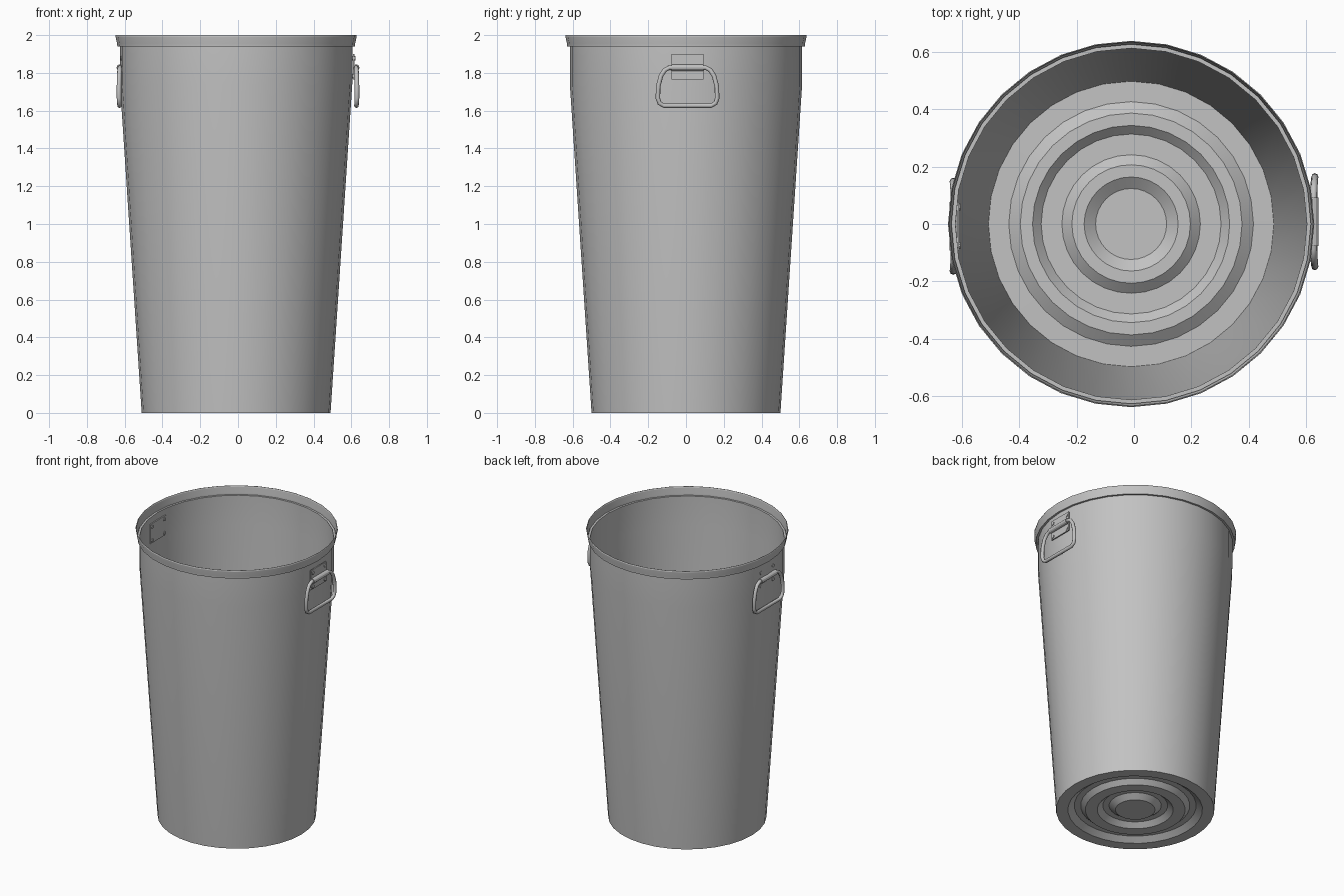
import bpy
from math import cos, sin, pi
from mathutils import Vector, Matrix

cube = bpy.data.objects.get("Cube")
if cube:
    bpy.data.objects.remove(cube, do_unlink=True)

steel = bpy.data.materials.new("galvanised grey")
steel.use_nodes = True
GREY = (0.54, 0.54, 0.54, 1)
steel.diffuse_color = GREY
steel.node_tree.nodes["Principled BSDF"].inputs["Base Color"].default_value = GREY


def smooth(obj, angle=0.5):
    bpy.ops.object.select_all(action='DESELECT')
    obj.select_set(True)
    bpy.context.view_layer.objects.active = obj
    bpy.ops.object.shade_smooth_by_angle(angle=angle)


def finish(obj, name):
    obj.name = name
    obj.data.name = name
    obj.data.materials.append(steel)
    return obj


def mesh_object(name, verts, faces):
    mesh = bpy.data.meshes.new(name)
    mesh.from_pydata(verts, [], faces)
    obj = bpy.data.objects.new(name, mesh)
    bpy.context.collection.objects.link(obj)
    return finish(obj, name)


def lathe(name, profile, sides):
    """Spin an (r, z) profile; the first point closes as a disc."""
    verts = [(r * cos(2 * pi * i / sides), r * sin(2 * pi * i / sides), z)
             for r, z in profile for i in range(sides)]
    faces = [tuple(range(sides))[::-1]]
    for k in range(len(profile) - 1):
        for i in range(sides):
            j = (i + 1) % sides
            faces.append((k * sides + i, k * sides + j,
                          (k + 1) * sides + j, (k + 1) * sides + i))
    return mesh_object(name, verts, faces)


def cylinder(name, radius, depth, center, axis, sides):
    bpy.ops.mesh.primitive_cylinder_add(vertices=sides, radius=radius, depth=depth)
    obj = finish(bpy.context.object, name)
    turn = Vector((0, 0, 1)).rotation_difference(Vector(axis)).to_matrix().to_4x4()
    obj.data.transform(Matrix.Translation(center) @ turn)
    smooth(obj)
    return obj


def box(name, size, center):
    bpy.ops.mesh.primitive_cube_add(size=1)
    obj = finish(bpy.context.object, name)
    obj.data.transform(Matrix.Translation(center) @ Matrix.Diagonal((*size, 1)))
    return obj


def tube_loop(name, path, radius, sides=8):
    """Closed round rod through a loop of points lying close to the YZ plane."""
    n = len(path)
    verts, faces = [], []
    for k, p in enumerate(path):
        tangent = (path[(k + 1) % n] - path[k - 1]).normalized()
        u = tangent.cross(Vector((1, 0, 0))).normalized()
        v = tangent.cross(u)
        for i in range(sides):
            a = 2 * pi * i / sides
            verts.append(p + radius * (cos(a) * u + sin(a) * v))
            j = (i + 1) % sides
            m = (k + 1) % n
            faces.append((k * sides + i, k * sides + j, m * sides + j, m * sides + i))
    obj = mesh_object(name, verts, faces)
    smooth(obj, 0.9)
    return obj


# Bin shell: ribbed floor, tapered wall, straight collar and stepped lip
RIB = 0.03
profile = [(0.125, 0), (0.165, RIB), (0.205, RIB), (0.24, 0),
           (0.315, 0), (0.345, RIB), (0.385, RIB), (0.425, 0),
           (0.5, 0), (0.615, 1.74), (0.615, 1.94),
           (0.629, 1.94), (0.63, 1.955), (0.638, 1.99), (0.638, 2.0)]
shell = lathe("bin_shell", profile, 32)
shell.data.transform(Matrix.Translation((-0.01, 0, 0)))
smooth(shell)
thickness = shell.modifiers.new("sheet_thickness", 'SOLIDIFY')
thickness.thickness = 0.004
thickness.offset = -1


# Handle: riveted plate, rolled sleeve and swinging D-shaped ring
MID = 0.008
SLEEVE = Vector((0.626, MID, 1.828))


def handle(side, turn):
    parts = [box(side + "_handle_plate", (0.008, 0.17, 0.135), (0.613, MID, 1.832)),
             cylinder(side + "_handle_sleeve", 0.017, 0.17, SLEEVE, (0, 1, 0), 12)]
    for y in (-0.067, 0.067):
        for z in (1.783, 1.878):
            parts.append(cylinder(side + "_handle_rivet", 0.012, 0.018,
                                  (0.613, MID + y, z), (1, 0, 0), 10))
    half = [(0.626, 0.095, 1.828), (0.627, 0.12, 1.815), (0.629, 0.14, 1.785),
            (0.63, 0.155, 1.73), (0.63, 0.157, 1.665), (0.628, 0.148, 1.64),
            (0.627, 0.125, 1.626)]
    path = [Vector((x, MID + y, z)) for x, y, z in half]
    path += [Vector((x, MID - y, z)) for x, y, z in reversed(half)]
    parts.append(tube_loop(side + "_handle_ring", path, 0.012))
    for part in parts:
        part.data.transform(Matrix.Rotation(turn, 4, 'Z'))


handle("left", 0)
handle("right", pi)
